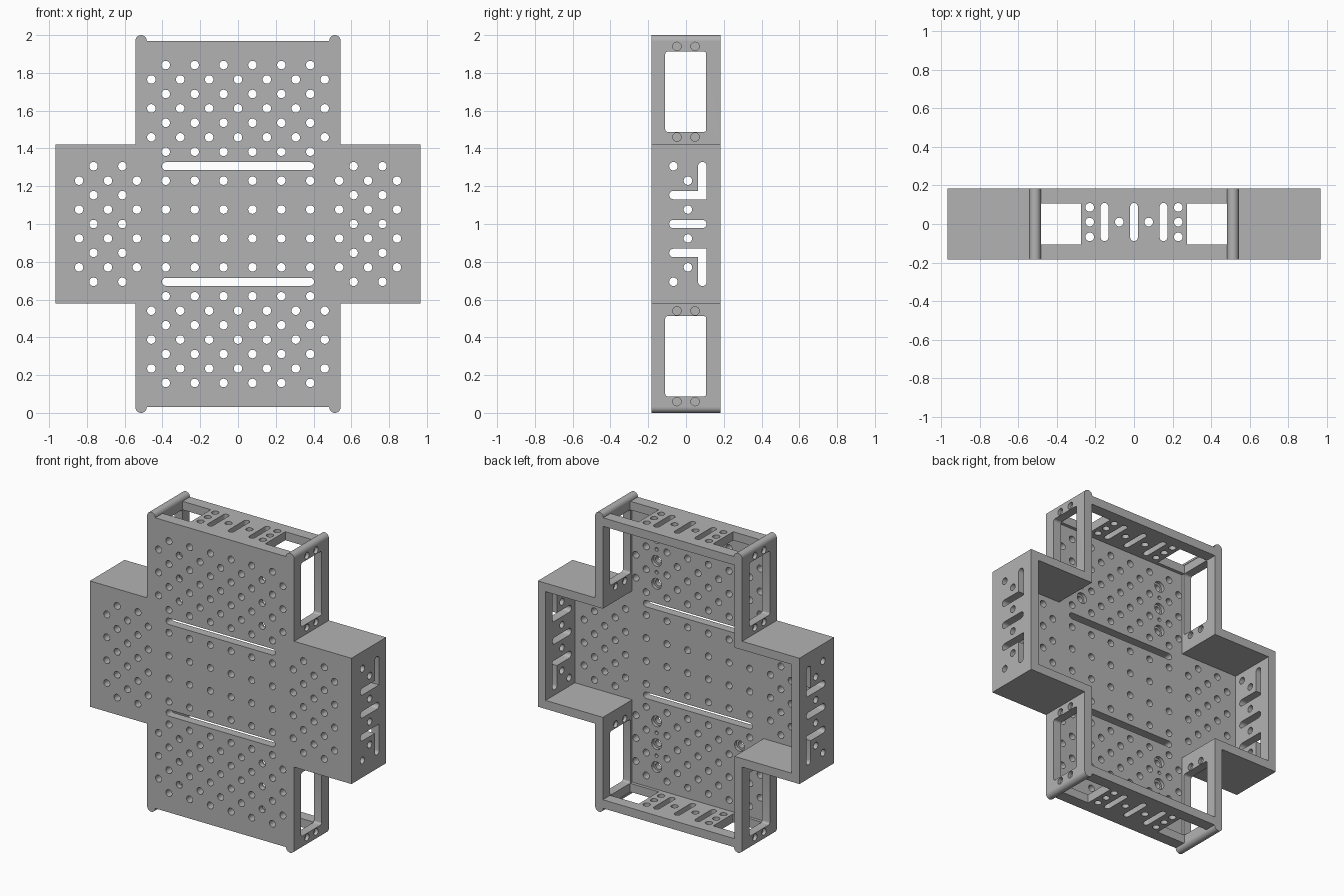
import bpy, bmesh
from math import pi, cos, sin
from mathutils import Matrix

cube = bpy.data.objects.get("Cube")
if cube:
    bpy.data.objects.remove(cube, do_unlink=True)

grey = bpy.data.materials.new("plain grey")
grey.use_nodes = True
GREY = (0.45, 0.45, 0.45, 1)
grey.diffuse_color = GREY
grey.node_tree.nodes["Principled BSDF"].inputs["Base Color"].default_value = GREY

# Main sizes
U = 0.0765                     # hole grid spacing
R = 0.0225                     # hole radius
T = 0.057                      # panel thickness
W, B = 0.966, 0.543            # half widths of the arms and the body
ARM, TALL = 0.42, 0.97         # half heights of the arms and the body
D = 0.183                      # half depth
FLOOR = -D + T                 # inner face of the front plate
YC = 0.01                      # centre line of the wall holes

# Panel directions: local x, y and thickness
FRONT = Matrix(((1, 0, 0, 0), (0, 0, -1, 0), (0, 1, 0, 0), (0, 0, 0, 1)))
SIDE = Matrix(((0, 0, 1, 0), (1, 0, 0, 0), (0, 1, 0, 0), (0, 0, 0, 1)))
TOP = Matrix.Identity(4)
RAISE = Matrix.Translation((0, 0, 1))


def arc(x, y, r, start, end, n):
    return [(x + r * cos(start + (end - start) * i / n),
             y + r * sin(start + (end - start) * i / n)) for i in range(n + 1)]


def circle(x, y, r=R):
    return arc(x, y, r, 0, 2 * pi, 24)[:-1]


def rect(x0, x1, y0, y1):
    return [(x0, y0), (x1, y0), (x1, y1), (x0, y1)]


def round_rect(x0, x1, y0, y1, r):
    corners = [(x1 - r, y1 - r), (x0 + r, y1 - r), (x0 + r, y0 + r), (x1 - r, y0 + r)]
    pts = []
    for i, (x, y) in enumerate(corners):
        pts += arc(x, y, r, i * pi / 2, (i + 1) * pi / 2, 5)
    return pts


def slot(x0, x1, y0, y1, r=R):
    return round_rect(x0, x1, y0, y1, r * 0.999)


def corner_slot(s):
    """L shaped slot, flipped up or down by s."""
    x0, x1, y0, y1 = YC - U, YC + U, 2 * U, 4 * U
    pts = arc(x0, y0, R, pi / 2, 3 * pi / 2, 10) + [(x1 + R, y0 - R)]
    pts += arc(x1, y1, R, 0, pi, 10) + [(x1 - R, y0 + R)]
    return [(x, s * y) for x, y in pts]


def panel(name, outline, holes, low, high, direction, flip=(1, 1, 1)):
    """Pierced flat panel filling low..high along its thickness."""
    curve = bpy.data.curves.new(name, 'CURVE')
    curve.dimensions, curve.fill_mode = '2D', 'BOTH'
    curve.extrude = (high - low) / 2
    for loop in [outline] + holes:
        spline = curve.splines.new('POLY')
        spline.points.add(len(loop) - 1)
        for p, (x, y) in zip(spline.points, loop):
            p.co = (x, y, 0, 1)
        spline.use_cyclic_u = True
    helper = bpy.data.objects.new(name + " helper", curve)
    bpy.context.collection.objects.link(helper)
    graph = bpy.context.evaluated_depsgraph_get()
    mesh = bpy.data.meshes.new_from_object(helper.evaluated_get(graph))
    bpy.data.objects.remove(helper, do_unlink=True)
    bpy.data.curves.remove(curve)
    mesh.transform(RAISE @ Matrix.Diagonal((*flip, 1)) @ direction
                   @ Matrix.Translation((0, 0, (low + high) / 2)))
    bm = bmesh.new()
    bm.from_mesh(mesh)
    bmesh.ops.remove_doubles(bm, verts=bm.verts, dist=1e-5)
    bmesh.ops.recalc_face_normals(bm, faces=bm.faces)
    bm.to_mesh(mesh)
    bm.free()
    mesh.name = name
    mesh.materials.clear()
    mesh.materials.append(grey)
    obj = bpy.data.objects.new(name, mesh)
    bpy.context.collection.objects.link(obj)
    bpy.ops.object.select_all(action='DESELECT')
    obj.select_set(True)
    bpy.context.view_layer.objects.active = obj
    bpy.ops.object.shade_smooth_by_angle(angle=pi / 6)
    return obj


# Cross shaped front plate with its staggered hole grid
cross = [(B, -TALL), (B, -ARM), (W, -ARM), (W, ARM), (B, ARM), (B, TALL)]
cross += [(-x, y) for x, y in reversed(cross)]
odd, even = range(-5, 6, 2), range(-6, 7, 2)
cells = [(i, k) for k in (1, 3, 5, 7, 9, 11) for i in odd]
cells += [(i, k) for k in (6, 8, 10) for i in even]
cells = [(i, s * k) for i, k in cells for s in (1, -1)]
for s in (1, -1):
    cells += [(s * i, k) for i in (8, 10) for k in range(-4, 5, 2)]
    cells += [(s * i, k) for i in (7, 9, 11) for k in (-3, -1, 1, 3)]
long_slots = [slot(-0.403, 0.403, s * 4 * U - 0.021, s * 4 * U + 0.021, 0.021) for s in (1, -1)]

bored = {(i, s * k) for i in (-4, 4) for k in (6, 8, 10) for s in (1, -1)}
dimples = [(i, s * k) for i in (-4, 4) for k in (7, 9) for s in (1, -1)]
outer = [circle(i * U, k * U) for i, k in cells]
inner = [circle(i * U, k * U, 0.036 if (i, k) in bored else R) for i, k in cells]
inner += [circle(i * U, k * U, 0.012) for i, k in dimples]
SPLIT = D - 0.035
panel("front_plate", cross, outer + long_slots, SPLIT, D, FRONT)
panel("front_plate_lining", cross, inner + long_slots, D - T, SPLIT, FRONT)

# End walls of the arms
end_holes = [circle(YC, k * U) for k in (-3, -1, 1, 3)]
end_holes += [circle(YC - U, s * 4 * U) for s in (1, -1)]
end_holes += [corner_slot(1), corner_slot(-1), slot(YC - U - R, YC + U + R, -R, R)]
for s, side in ((1, "left"), (-1, "right")):
    panel(side + "_end_wall", rect(FLOOR, D, -ARM, ARM), end_holes, W - T, W, SIDE, (s, 1, 1))

# Top and bottom walls with open corners, slots and holes
cap_holes = [slot(x - 0.02, x + 0.02, YC - U - R, YC + U + R, 0.02) for x in (-2 * U, 0, 2 * U)]
for s in (1, -1):
    cap_holes += [circle(s * 3 * U, YC + j * U) for j in (-1, 0, 1)] + [circle(s * U, YC)]
    a, b = sorted((s * 0.275, s * (B - T)))
    cap_holes.append(rect(a, b, -0.105, 0.106))
cap = rect(-B + T - 0.004, B - T + 0.004, FLOOR, D)

for v, level in ((1, "upper"), (-1, "lower")):
    panel(level + "_cap_wall", cap, cap_holes, TALL - T, TALL, TOP, (1, 1, v))
    for s, side in ((1, "left"), (-1, "right")):
        name = level + "_" + side
        flip = (s, 1, v)
        # Plain wall along the arm
        panel(name + "_arm_wall", rect(B - T, W - T, FLOOR, D), [], ARM - T, ARM, TOP, flip)
        # Windowed body wall with blind pin holes on both faces
        wall = rect(FLOOR, D, ARM, TALL)
        window = [round_rect(-0.11, 0.107, 0.487, 0.913, 0.014)]
        pins = [circle(y, z) for y in (-0.048, 0.048) for z in (0.46, 0.94)]
        panel(name + "_wall_outside", wall, window + pins, B - 0.022, B, SIDE, flip)
        panel(name + "_wall_core", wall, window, B - T + 0.022, B - 0.022, SIDE, flip)
        panel(name + "_wall_inside", wall, window + pins, B - T, B - T + 0.022, SIDE, flip)
        # Rounded ridge on the corner
        ridge = arc(B - 0.03, TALL, 0.03, 0, pi, 16)
        panel(name + "_corner_ridge", ridge, [], -D, D, FRONT, flip)
